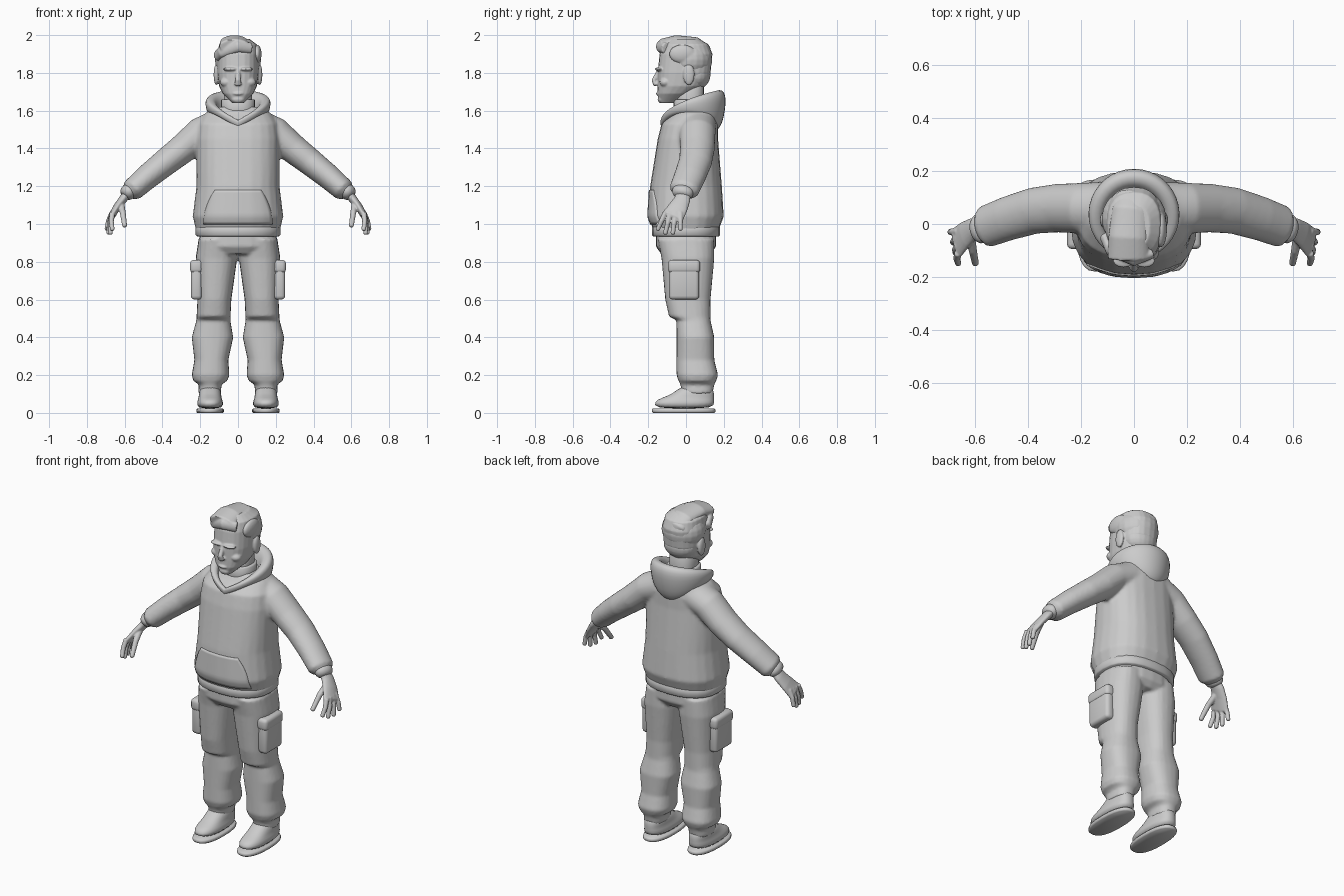
import bpy, bmesh, math
from mathutils import Vector, Matrix

if "Cube" in bpy.data.objects:
    bpy.data.objects.remove(bpy.data.objects["Cube"], do_unlink=True)

tone = .6
grey = bpy.data.materials.new("plain grey")
grey.use_nodes = True
grey.diffuse_color = (tone, tone, tone, 1)
grey.node_tree.nodes["Principled BSDF"].inputs["Base Color"].default_value = grey.diffuse_color

X, Y, Z = Vector((1, 0, 0)), Vector((0, 1, 0)), Vector((0, 0, 1))
SIDES = (("left", 1), ("right", -1))


def skin(bm, rings, closed=False):
    """Bridge rings of points; cap the ends unless the rings form a loop."""
    rows = [[bm.verts.new(point) for point in ring] for ring in rings]
    count = len(rows[0])
    pairs = list(zip(rows, rows[1:]))
    if closed:
        pairs.append((rows[-1], rows[0]))
    else:
        bm.faces.new(rows[0])
        bm.faces.new(rows[-1])
    for low, high in pairs:
        for j in range(count):
            k = (j + 1) % count
            bm.faces.new((low[j], low[k], high[k], high[j]))


def oval(centre, u, v, a, b, power=2.4, count=24):
    """Rounded-square outline spanned by the axes u and v."""
    points = []
    for i in range(count):
        angle = math.tau * i / count
        co, si = math.cos(angle), math.sin(angle)
        points.append(centre + u * a * math.copysign(abs(co) ** (2 / power), co)
                      + v * b * math.copysign(abs(si) ** (2 / power), si))
    return points


def stack(bm, rows, middle=lambda z: 0):
    """Level rings: (height, depth position, half width, half depth)."""
    skin(bm, [oval(Vector((middle(z), y, z)), X, Y, a, b) for z, y, a, b in rows])


def band(bm, low, high, x, y, a, b, rim=.006):
    """Upright band with softened rims."""
    levels = ((low, rim), (low + rim, 0), (high - rim, 0), (high, rim))
    skin(bm, [oval(Vector((x, y, z)), X, Y, a - cut, b - cut) for z, cut in levels])


def tube(bm, path, start, end, ref=Y, side=1):
    """Tapered tube with a rounded tip; sizes are (across, along ref)."""
    points = [Vector((side * x, y, z)) for x, y, z in path]
    sizes = [Vector(start).lerp(Vector(end), i / (len(points) - 1)) for i in range(len(points))]
    points.append(points[-1] + (points[-1] - points[-2]).normalized() * min(end) / 2)
    sizes.append(sizes[-1] * .6)
    rings = []
    for i, (point, size) in enumerate(zip(points, sizes)):
        along = (points[min(i + 1, len(points) - 1)] - points[max(i - 1, 0)]).normalized()
        v = (ref - along * along.dot(ref)).normalized()
        rings.append(oval(point, v.cross(along), v, size.x, size.y, 2))
    skin(bm, rings)


def blob(bm, centre, radii):
    bmesh.ops.create_uvsphere(bm, u_segments=20, v_segments=12, radius=1,
                              matrix=Matrix.Translation(centre) @ Matrix.Diagonal((*radii, 1)))


def finish(name, bm, voxel=0, smooth=2, subsurf=0):
    """Turn the mesh into a smooth grey object, blending overlaps if asked."""
    bmesh.ops.recalc_face_normals(bm, faces=bm.faces)
    for face in bm.faces:
        face.smooth = True
    mesh = bpy.data.meshes.new(name)
    bm.to_mesh(mesh)
    bm.free()
    mesh.materials.append(grey)
    ob = bpy.data.objects.new(name, mesh)
    bpy.context.scene.collection.objects.link(ob)
    if voxel:
        blend = ob.modifiers.new("blend", 'REMESH')
        blend.mode, blend.voxel_size, blend.use_smooth_shade = 'VOXEL', voxel, True
        soften = ob.modifiers.new("soften", 'SMOOTH')
        soften.factor, soften.iterations = .5, smooth
    if subsurf:
        rounding = ob.modifiers.new("round", 'SUBSURF')
        rounding.levels = rounding.render_levels = subsurf
    return ob


# Hoodie body and sleeves, blended into one skin
bm = bmesh.new()
stack(bm, [(.96, 0, .22, .17), (1.04, 0, .24, .2), (1.2, 0, .22, .19), (1.45, .01, .22, .16),
           (1.53, .02, .21, .15), (1.58, .04, .18, .12), (1.62, .04, .13, .09)])
for name, s in SIDES:
    tube(bm, [(.1, .06, 1.52), (.2, .06, 1.48), (.29, .06, 1.4), (.38, .05, 1.33),
              (.48, .02, 1.25), (.56, -.01, 1.18)], (.09, .1), (.06, .08), side=s)
hoodie = finish("hoodie_body", bm, .01, 3)

# Ribbed bottom hem
bm = bmesh.new()
band(bm, .935, .99, 0, 0, .224, .18)
finish("hoodie_hem", bm)

# Front pouch wrapped on to the belly
bm = bmesh.new()
bmesh.ops.create_grid(bm, x_segments=20, y_segments=12, size=1)
for vert in bm.verts:
    rise = (vert.co.y + 1) / 2
    vert.co = (vert.co.x * (.18 - .06 * rise * rise), -.3, 1 + .18 * rise)
pouch = finish("front_pouch", bm)
wrap = pouch.modifiers.new("wrap", 'SHRINKWRAP')
wrap.target, wrap.wrap_method = hoodie, 'PROJECT'
wrap.use_project_y, wrap.use_positive_direction = True, True
cloth = pouch.modifiers.new("thickness", 'SOLIDIFY')
cloth.thickness, cloth.offset = .012, 0

# Lowered hood: a loop that is thin at the front and hangs deep at the back
bm = bmesh.new()
rings = []
for i in range(40):
    angle = math.tau * i / 40
    back = (1 - math.cos(angle)) / 2
    drop = .02 + .09 * back * back
    out = Vector((math.sin(angle), -math.cos(angle), 0))
    centre = Vector((.14 * out.x, -.12 + .28 * back, 1.55 + .16 * math.sin(angle / 2) - drop))
    rings.append(oval(centre, out, (Z + out * .15).normalized(), .015 + .03 * back, drop))
skin(bm, rings, closed=True)
finish("hood", bm)

# Shirt collar and neck
bm = bmesh.new()
band(bm, 1.56, 1.66, 0, .02, .09, .085)
finish("shirt_collar", bm)
bm = bmesh.new()
band(bm, 1.55, 1.76, 0, .02, .075, .075)
finish("neck", bm)

# Head with nose, lips, chin, brow, cheeks and ears
bm = bmesh.new()
stack(bm, [(1.64, -.1, .03, .04), (1.69, -.06, .08, .09), (1.73, -.03, .1, .12),
           (1.8, -.01, .11, .14), (1.9, 0, .11, .14), (1.95, 0, .1, .12), (1.98, -.01, .06, .08)])
tube(bm, [(0, -.14, 1.82), (0, -.17, 1.76), (0, -.16, 1.74)], (.01, .01), (.02, .015))
blob(bm, (0, -.14, 1.69), (.03, .02, .01))
blob(bm, (0, -.13, 1.66), (.035, .02, .02))
for name, s in SIDES:
    blob(bm, (s * .04, -.14, 1.82), (.04, .025, .01))
    blob(bm, (s * .06, -.11, 1.75), (.035, .03, .025))
    blob(bm, (s * .115, .015, 1.79), (.014, .03, .055))
finish("head", bm, .005)

# Hair: close cap and nape, swept top, front quiff and parted side
bm = bmesh.new()
blob(bm, (0, .02, 1.87), (.123, .12, .11))
blob(bm, (0, .05, 1.79), (.1, .08, .08))
tube(bm, [(-.02, -.13, 1.94), (-.02, -.05, 1.96), (-.01, .05, 1.95), (0, .1, 1.91)],
     (.08, .04), (.07, .04), Z)
tube(bm, [(.07, -.11, 1.93), (0, -.14, 1.94), (-.09, -.1, 1.91), (-.11, -.05, 1.89)],
     (.02, .03), (.02, .03), Z)
blob(bm, (.1, -.02, 1.9), (.025, .07, .05))
finish("hair", bm, .006)

# Trousers: seat and two legs with knee folds and gathered ankles
bm = bmesh.new()
stack(bm, [(.96, 0, .2, .16), (.88, 0, .21, .16), (.84, 0, .17, .13)])
for name, s in SIDES:
    stack(bm, [(.92, 0, .1, .15), (.82, .01, .11, .14), (.6, .01, .09, .12), (.51, .02, .09, .11),
               (.49, .04, .09, .09), (.4, .05, .11, .1), (.28, .05, .09, .1), (.2, .06, .1, .11),
               (.17, .06, .09, .1), (.15, .06, .06, .09), (.1, .06, .06, .08)],
          lambda z: s * (.155 - .05 * z))
finish("trousers", bm, .009)

for name, s in SIDES:
    # Cargo pocket with a flap
    for part, z, half in (("pocket", .7, (.03, .08, .1)), ("pocket_flap", .775, (.034, .085, .035))):
        bm = bmesh.new()
        bmesh.ops.create_cube(bm, size=2, matrix=Matrix.Translation((s * .22, -.01, z))
                              @ Matrix.Diagonal((*half, 1)))
        bmesh.ops.bevel(bm, geom=bm.edges[:], offset=.02, segments=3, affect='EDGES', profile=.5)
        finish(f"{name}_{part}", bm)

    # Sleeve cuff
    bm = bmesh.new()
    tube(bm, [(.56, -.01, 1.19), (.59, -.02, 1.16)], (.045, .06), (.045, .06), side=s)
    finish(f"{name}_cuff", bm, subsurf=1)

    # Hand: palm, four fingers and thumb
    bm = bmesh.new()
    tube(bm, [(.57, -.01, 1.18), (.61, -.02, 1.13), (.64, -.04, 1.09), (.67, -.07, 1.04)],
         (.025, .035), (.018, .06), side=s)
    for i in range(4):
        knuckle = Vector((.665, -.11 + .027 * i, 1.06))
        tip = Vector((.665 + .01 * i, -.15 + .04 * i, .95 if i in (1, 2) else .97))
        bend = knuckle.lerp(tip, .5) + X * .006
        tube(bm, [knuckle, bend, tip], (.015, .014), (.012, .012), side=s)
    tube(bm, [(.62, -.04, 1.11), (.61, -.1, 1.06), (.6, -.15, .99)], (.018, .018), (.013, .013), side=s)
    finish(f"{name}_hand", bm, .0045)

    # Shoe and sole
    bm = bmesh.new()
    stack(bm, [(.02, -.01, .07, .16), (.06, -.01, .07, .16), (.08, .01, .06, .14),
               (.1, .04, .06, .11), (.15, .06, .05, .08)], lambda z: s * .148)
    finish(f"{name}_shoe", bm, subsurf=1)
    bm = bmesh.new()
    band(bm, 0, .024, s * .148, -.012, .073, .168)
    finish(f"{name}_sole", bm)
